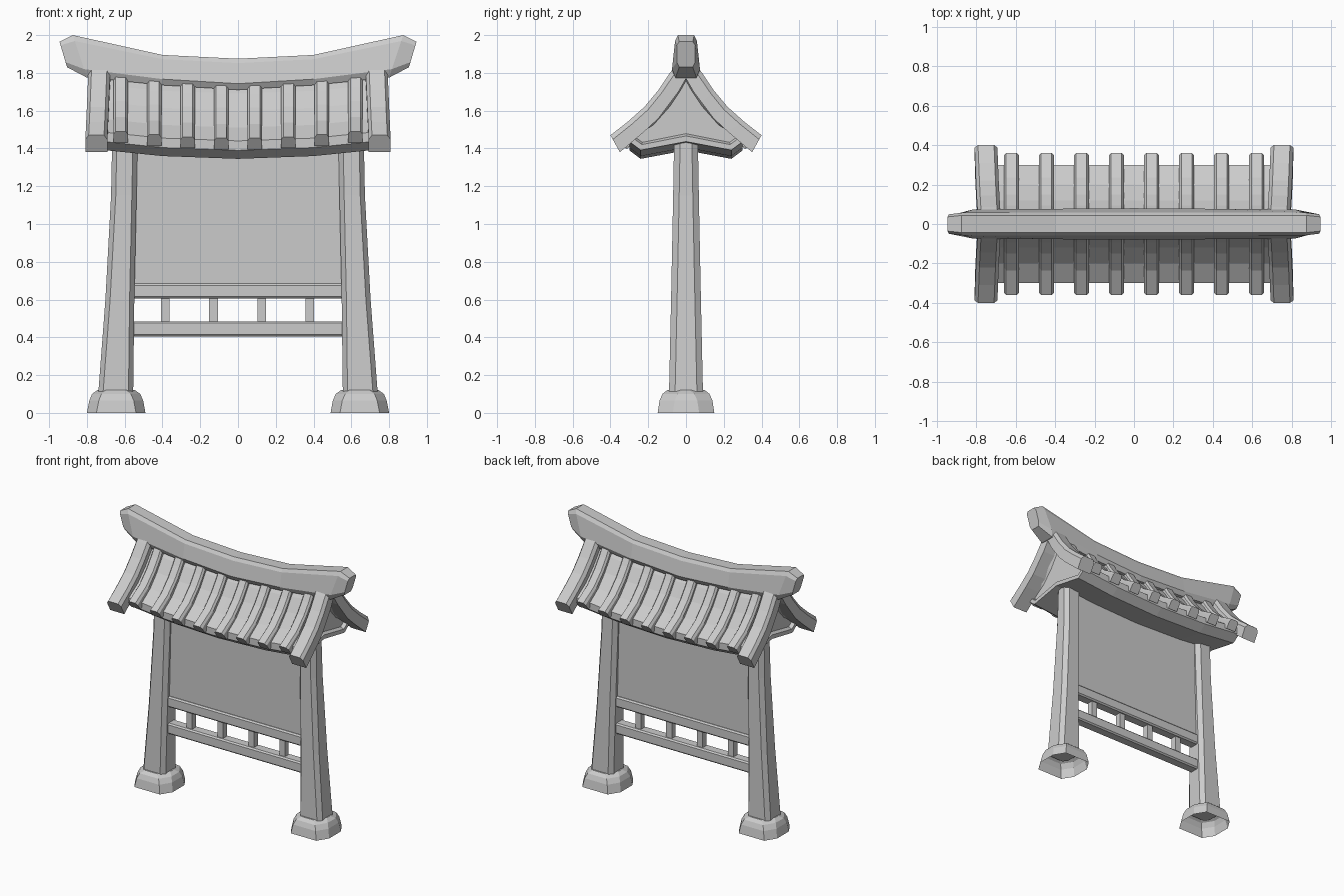
import bpy, bmesh

if "Cube" in bpy.data.objects:
    bpy.data.objects.remove(bpy.data.objects["Cube"])


def finish(name, bm):
    bmesh.ops.recalc_face_normals(bm, faces=bm.faces)
    me = bpy.data.meshes.new(name)
    bm.to_mesh(me)
    bm.free()
    ob = bpy.data.objects.new(name, me)
    bpy.context.collection.objects.link(ob)
    return ob


def loft(name, rings, caps=(True, True), inset=None):
    """Skin closed rings of points; optionally recess the end caps."""
    bm = bmesh.new()
    vs = [[bm.verts.new(p) for p in r] for r in rings]
    n = len(rings[0])
    for a, b in zip(vs, vs[1:]):
        for i in range(n):
            j = (i + 1) % n
            bm.faces.new((a[i], a[j], b[j], b[i]))
    ends = [bm.faces.new(r) for r, c in zip((vs[0], vs[-1]), caps) if c]
    if inset:
        bmesh.ops.recalc_face_normals(bm, faces=bm.faces)
        bmesh.ops.inset_individual(bm, faces=ends, thickness=inset[0])
        bmesh.ops.inset_individual(bm, faces=ends, thickness=0.012, depth=-inset[1])
    return finish(name, bm)


def box(name, x0, x1, hy, z0, z1, bevel=0.0):
    ring = lambda x: [(x, -hy, z0), (x, hy, z0), (x, hy, z1), (x, -hy, z1)]
    ob = loft(name, [ring(x0), ring(x1)])
    if bevel:
        m = ob.modifiers.new("bevel", 'BEVEL')
        m.width, m.segments = bevel, 1
    return ob


def octagon(x0, x1, hy, z, cx, cy):
    return [(x0 + cx, -hy, z), (x1 - cx, -hy, z), (x1, -hy + cy, z), (x1, hy - cy, z),
            (x1 - cx, hy, z), (x0 + cx, hy, z), (x0, hy - cy, z), (x0, -hy + cy, z)]


def flip(rings, sx, sy=1):
    return [[(x * sx, y * sy, z) for x, y, z in r] for r in rings]


def sag(x):
    return 0.045 * ((x / 0.7) ** 2 - 1)


# Posts and stone feet
post = [octagon(x0, x1, hy, z, 0.025, 0.032) for x0, x1, hy, z in (
    (0.555, 0.74, 0.09, 0.10), (0.549, 0.702, 0.079, 0.60),
    (0.537, 0.672, 0.068, 1.15), (0.53, 0.665, 0.062, 1.50))]
foot = [octagon(x0, x1, hy, z, 0.05, 0.08) for x0, x1, hy, z in (
    (0.49, 0.80, 0.15, 0.0), (0.502, 0.787, 0.14, 0.065),
    (0.517, 0.773, 0.125, 0.10), (0.545, 0.745, 0.10, 0.12))]
for side, s in (("left", -1), ("right", 1)):
    loft(side + "_post", flip(post, s))
    loft(side + "_foot", flip(foot, s), caps=(False, True))

# Board, rails and balusters
box("board", -0.55, 0.55, 0.025, 0.65, 1.46)
box("upper_rail", -0.56, 0.56, 0.04, 0.605, 0.685, 0.01)
box("lower_rail", -0.56, 0.56, 0.04, 0.405, 0.485, 0.01)
for i in range(4):
    x = -0.385 + i * 0.255
    box("baluster", x - 0.023, x + 0.023, 0.022, 0.47, 0.62)

# Roof body: concave gable section sagging toward the middle, recessed gable ends
half = [(0.06, 1.735), (0.12, 1.645), (0.20, 1.555), (0.30, 1.485), (0.30, 1.435), (0.24, 1.39)]
section = [(0, 1.80)] + half + [(0, 1.435)] + [(-y, z) for y, z in reversed(half)]
loft("roof_body", [[(x, y, z + sag(x)) for y, z in section]
                   for x in (-0.71, -0.4, 0, 0.4, 0.71)], inset=(0.03, 0.025))


def rib(name, top, bottom, cx, w, dz=0.0, sy=1):
    """Chamfered bar following a curved top and bottom line down the slope."""
    rings = []
    for k, ((ty, tz), (by, bz)) in enumerate(zip(top, bottom)):
        f = k / (len(top) - 1)
        x = cx[0] + (cx[1] - cx[0]) * f
        my, mz = ty + (by - ty) * 0.25, tz + (bz - tz) * 0.25
        rings.append([(x + a * w, y, z + dz) for a, y, z in (
            (-1, by, bz), (-1, my, mz), (-0.7, ty, tz),
            (0.7, ty, tz), (1, my, mz), (1, by, bz))])
    return loft(name, flip(rings, 1, sy))


# Tile ribs on both slopes
rib_top = [(0.05, 1.81), (0.095, 1.735), (0.15, 1.66), (0.235, 1.575), (0.36, 1.50)]
rib_low = [(0.0, 1.77), (0.05, 1.70), (0.10, 1.63), (0.18, 1.54), (0.315, 1.44)]
for i in range(8):
    x = (i - 3.5) * 0.1775
    for sy in (-1, 1):
        rib("tile_rib", rib_top, rib_low, (x, x), 0.038, sag(x), sy)

# Heavy end ridges
end_top = [(0.04, 1.86), (0.085, 1.80), (0.145, 1.71), (0.22, 1.62), (0.31, 1.54), (0.40, 1.47)]
end_low = [(0.0, 1.77), (0.04, 1.70), (0.085, 1.64), (0.145, 1.56), (0.22, 1.49), (0.35, 1.38)]
for s in (-1, 1):
    for sy in (-1, 1):
        rib("end_ridge", end_top, end_low, (s * 0.732, s * 0.75), 0.058, 0, sy)


# Main ridge with upswept tips: (top x, top z, bottom x, bottom z, top half width, bottom half width)
def ridge_ring(tx, tz, bx, bz, tw, bw):
    mix = lambda f: (bx + (tx - bx) * f, bz + (tz - bz) * f)
    (lx, lz), (ux, uz) = mix(0.2), mix(0.86)
    pts = [(bx, bw * 0.75, bz), (lx, bw, lz), (ux, tw + 0.004, uz), (tx, tw * 0.8, tz)]
    return pts + [(x, -y, z) for x, y, z in reversed(pts)]


wing = [ridge_ring(*r) for r in (
    (0.40, 1.895, 0.40, 1.735, 0.055, 0.077), (0.875, 2.0, 0.80, 1.775, 0.054, 0.074),
    (0.945, 1.965, 0.905, 1.83, 0.045, 0.048))]
middle = [ridge_ring(0, 1.875, 0, 1.71, 0.055, 0.08)]
loft("main_ridge", flip(wing[::-1], -1) + middle + wing)
